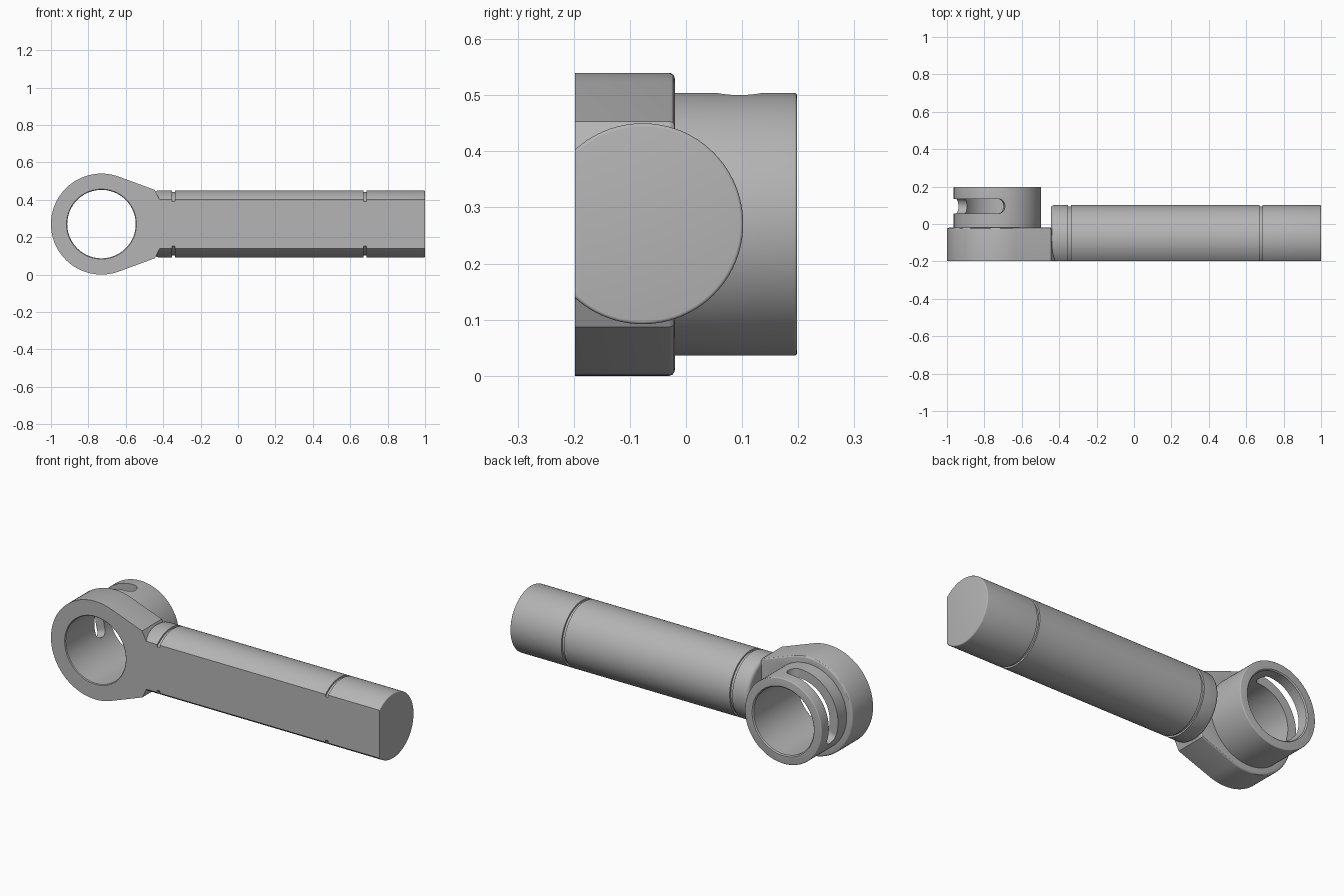
import bpy, bmesh
from math import sin, cos, pi, radians
from mathutils import Matrix, Vector

cube = bpy.data.objects.get("Cube")
if cube:
    bpy.data.objects.remove(cube, do_unlink=True)

RING_X, MID_Z, FRONT_Y = -0.73, 0.27, -0.198
SEG = 96

steel = bpy.data.materials.new("light_grey_metal")
steel.use_nodes = True
steel.diffuse_color = (0.46, 0.46, 0.46, 1)
steel.node_tree.nodes["Principled BSDF"].inputs["Base Color"].default_value = (0.46, 0.46, 0.46, 1)


def finish(bm, name):
    bmesh.ops.recalc_face_normals(bm, faces=bm.faces)
    mesh = bpy.data.meshes.new(name)
    bm.to_mesh(mesh)
    bm.free()
    mesh.materials.append(steel)
    obj = bpy.data.objects.new(name, mesh)
    bpy.context.collection.objects.link(obj)
    return obj


def lathe(name, profile, axis, centre):
    """Revolve closed (position, radius) steps about the x or y axis."""
    bm = bmesh.new()
    rings = []
    for t, r in profile:
        ring = []
        for i in range(SEG):
            a = 2 * pi * i / SEG
            p = (t, r * cos(a), r * sin(a)) if axis == "x" else (r * cos(a), t, r * sin(a))
            ring.append(bm.verts.new(Vector(p) + Vector(centre)))
        rings.append(ring)
    for low, high in zip(rings, rings[1:]):
        for i in range(SEG):
            j = (i + 1) % SEG
            bm.faces.new((low[i], low[j], high[j], high[i]))
    bm.faces.new(rings[0])
    bm.faces.new(rings[-1])
    return finish(bm, name)


def rounded(end, r, size, direction):
    """Quarter-round steps running from the flat end towards the side."""
    angles = [radians(a) for a in (0, 22, 45, 67, 90)]
    return [(end + direction * size * (1 - sin(a)), r - size + size * sin(pi / 2 - a))
            for a in reversed(angles)]


def side(end, r, size, direction):
    steps = rounded(end, r, size, direction)
    return steps if direction > 0 else steps[::-1]


def combine(target, other, operation):
    mod = target.modifiers.new(operation, "BOOLEAN")
    mod.operation = operation
    mod.solver = "EXACT"
    mod.object = other
    bpy.context.view_layer.objects.active = target
    bpy.ops.object.modifier_apply(modifier=mod.name)
    bpy.data.objects.remove(other, do_unlink=True)


# Round handle with two shallow grooves
R = 0.179
profile = side(-0.445, R, 0.02, 1)
for x in (-0.345, 0.68):
    profile += [(x - 0.008, R), (x - 0.008, R - 0.009), (x + 0.008, R - 0.009), (x + 0.008, R)]
profile += side(1.0, R, 0.006, -1)
handle = lathe("handle", profile, "x", (0, -0.077, MID_Z + 0.001))

# Ring plate with tangent neck
outline = [(0.27 * cos(radians(a)), 0.27 * sin(radians(a))) for a in range(70, 291, 4)]
neck = [(0.285, 0.183), (0.31, 0.133), (0.36, 0.09)]
outline += [(x, -z) for x, z in neck] + neck[::-1]
bm = bmesh.new()
base = bm.faces.new([bm.verts.new((RING_X + x, -0.25, MID_Z + z)) for x, z in outline])
geom = bmesh.ops.extrude_face_region(bm, geom=[base])["geom"]
bmesh.ops.translate(bm, vec=(0, 0.23, 0), verts=[v for v in geom if isinstance(v, bmesh.types.BMVert)])
back = [e for e in bm.edges if all(v.co.y > -0.1 for v in e.verts)]
bmesh.ops.bevel(bm, geom=back, offset=0.01, segments=3, profile=0.5, affect="EDGES")
body = finish(bm, "ring_wrench_body")

# Collar behind the ring
collar = lathe("collar", [(-0.1, 0.234)] + side(0.198, 0.234, 0.005, -1), "y", (RING_X, 0, MID_Z))
combine(body, handle, "UNION")
combine(body, collar, "UNION")

# Flat front face
bm = bmesh.new()
bmesh.ops.create_cube(bm, size=1, matrix=Matrix.Translation((0, FRONT_Y - 0.5, MID_Z)) @ Matrix.Diagonal((3, 1, 2, 1)))
combine(body, finish(bm, "flat_cutter"), "DIFFERENCE")

# Through bore with small lead-in chamfers
bore = lathe("bore_cutter", [(-0.3, 0.187), (FRONT_Y, 0.187), (FRONT_Y + 0.004, 0.183),
                             (0.192, 0.183), (0.198, 0.189), (0.3, 0.189)], "y", (RING_X, 0, MID_Z))
combine(body, bore, "DIFFERENCE")

# Curved slot with round ends through the collar wall
START, END, HALF = radians(80), radians(207), 0.04
cap = HALF / 0.234
steps = [(START + cap * (1 - cos(t)), HALF * sin(t)) for t in [pi / 2 * i / 8 for i in range(9)]]
steps[0] = (START, 0.001)
middle = [START + cap + (END - START - 2 * cap) * i / 32 for i in range(1, 32)]
steps = steps + [(a, HALF) for a in middle] + [(START + END - a, w) for a, w in steps[::-1]]
bm = bmesh.new()
loops = []
for a, w in steps:
    loops.append([bm.verts.new((RING_X + r * cos(a), 0.095 + s * w, MID_Z + r * sin(a)))
                  for r, s in ((0.15, -1), (0.27, -1), (0.27, 1), (0.15, 1))])
for p, q in zip(loops, loops[1:]):
    for i in range(4):
        j = (i + 1) % 4
        bm.faces.new((p[i], p[j], q[j], q[i]))
bm.faces.new(loops[0])
bm.faces.new(loops[-1])
combine(body, finish(bm, "slot_cutter"), "DIFFERENCE")

# Smooth curved walls, keep machined edges crisp
bpy.ops.object.select_all(action="DESELECT")
body.select_set(True)
bpy.context.view_layer.objects.active = body
bpy.ops.object.shade_smooth_by_angle(angle=radians(30))
